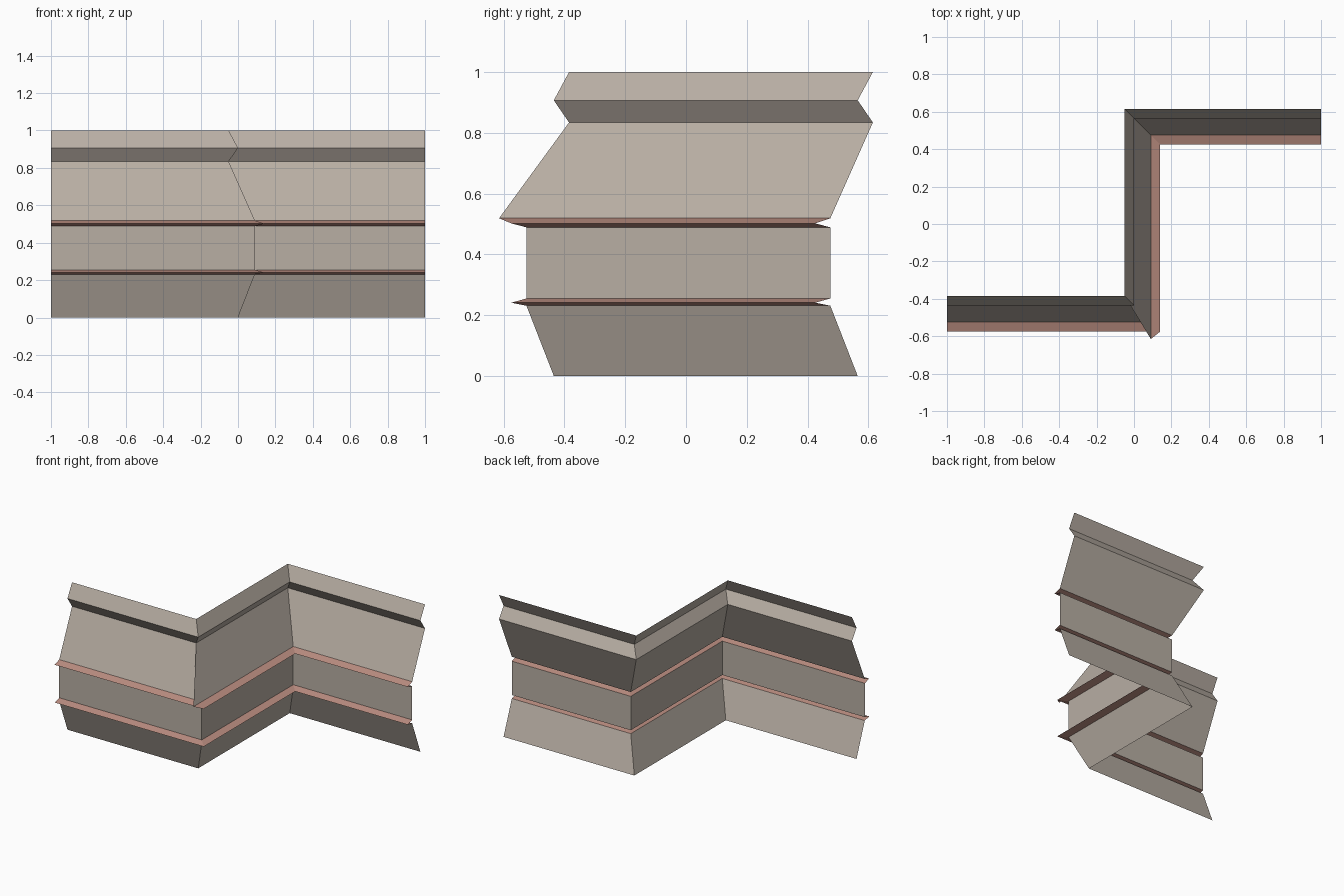
import bpy

if "Cube" in bpy.data.objects:
    bpy.data.objects.remove(bpy.data.objects["Cube"])


def material(name, color):
    m = bpy.data.materials.new(name)
    m.diffuse_color = (*color, 1)
    m.use_nodes = True
    m.node_tree.nodes["Principled BSDF"].inputs["Base Color"].default_value = m.diffuse_color
    return m


CLADDING = material("warm grey cladding", (0.48, 0.425, 0.37))
TRIM = material("dusty pink trim", (0.50, 0.27, 0.22))

Y_NEAR, Y_FAR = -0.435, 0.565   # base lines of the two wall runs facing front


def stations(d):
    """Z-shaped plan path, pushed outward by d with mitred corners."""
    return [(-1, Y_NEAR - d), (d, Y_NEAR - d), (d, Y_FAR - d), (1, Y_FAR - d)]


def band(name, profile, mat, overhang=None):
    """Sweep an (offset, height) profile along the path as an open sheet.
    overhang maps a height to the extra forward reach of the middle run."""
    verts, faces = [], []
    for run in range(3):
        start = len(verts)
        for d, z in profile:
            a, b = stations(d)[run:run + 2]
            if run == 1 and overhang:
                a = (a[0], a[1] - overhang.get(z, 0))
            verts += [(*a, z), (*b, z)]
        for i in range(len(profile) - 1):
            k = start + 2 * i
            faces.append((k, k + 1, k + 3, k + 2))
    mesh = bpy.data.meshes.new(name)
    mesh.from_pydata(verts, [], faces)
    mesh.materials.append(mat)
    obj = bpy.data.objects.new(name, mesh)
    bpy.context.collection.objects.link(obj)
    return obj


# The middle run's upper panel juts past the near corner at its foot
JUT = {0.519: 0.09}

# Wall panels, bottom to top
band("lower_panel", [(0, 0), (0.09, 0.231)], CLADDING)
band("middle_panel", [(0.09, 0.255), (0.09, 0.489)], CLADDING)
band("upper_panel", [(0.09, 0.519), (-0.05, 0.834)], CLADDING, JUT)
band("cornice", [(-0.05, 0.834), (0, 0.907), (-0.05, 1)], CLADDING)

# Pointed trim strips between the panels
band("lower_trim", [(0.09, 0.231), (0.14, 0.241), (0.09, 0.255)], TRIM)
band("upper_trim", [(0.09, 0.489), (0.14, 0.502), (0.09, 0.519)], TRIM, JUT)
